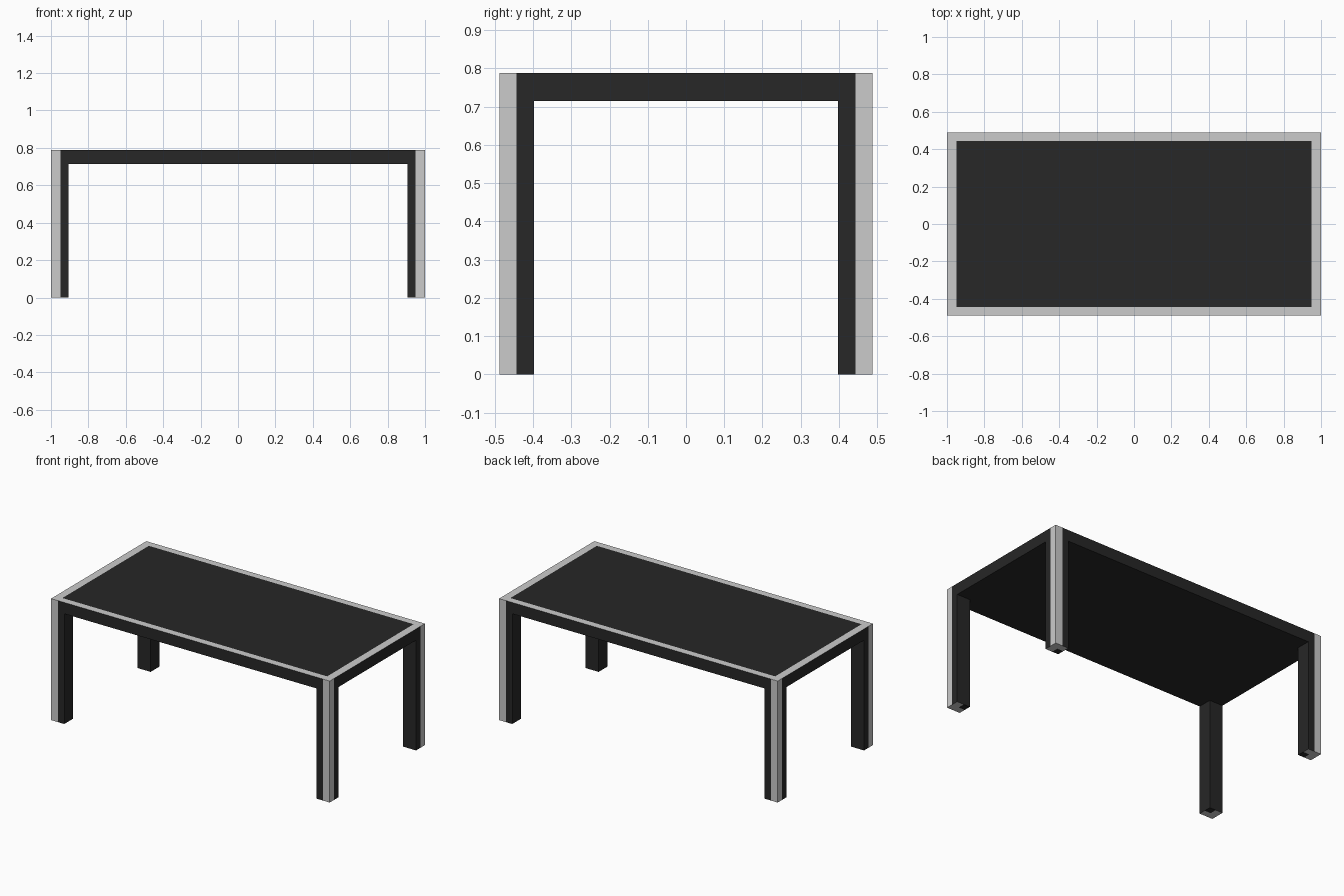
import bpy, bmesh
from mathutils import Vector

if "Cube" in bpy.data.objects:
    bpy.data.objects.remove(bpy.data.objects["Cube"])

# Overall outline, edge trim and leg inner lines
X, XT, XL = 1.0, 0.95, 0.905
Y, YT, YL = 0.488, 0.443, 0.397
Z_UNDER, Z_TOP = 0.715, 0.788

black = bpy.data.materials.new("black_finish")
black.diffuse_color = (0.02, 0.02, 0.02, 1)
black.use_nodes = True
black.node_tree.nodes["Principled BSDF"].inputs["Base Color"].default_value = black.diffuse_color


def block_faces(xs, ys, zs):
    """Outer faces of a box, divided along the given lines: (corners, centre, normal)."""
    lines = (xs, ys, zs)
    for axis in range(3):
        u, v = (axis + 1) % 3, (axis + 2) % 3
        for sign, w in ((-1, lines[axis][0]), (1, lines[axis][-1])):
            for u0, u1 in zip(lines[u], lines[u][1:]):
                for v0, v1 in zip(lines[v], lines[v][1:]):
                    quad = []
                    for a, b in ((u0, v0), (u1, v0), (u1, v1), (u0, v1)):
                        p = Vector((0, 0, 0))
                        p[axis], p[u], p[v] = w, a, b
                        quad.append(p)
                    if sign < 0:
                        quad.reverse()
                    normal = Vector((0, 0, 0))
                    normal[axis] = sign
                    yield quad, sum(quad, Vector()) / 4, normal


def make_part(name, quads, material=None):
    bm = bmesh.new()
    for quad in quads:
        bm.faces.new([bm.verts.new(p) for p in quad])
    bmesh.ops.remove_doubles(bm, verts=bm.verts, dist=1e-5)
    mesh = bpy.data.meshes.new(name)
    bm.to_mesh(mesh)
    bm.free()
    if material:
        mesh.materials.append(material)
    bpy.context.collection.objects.link(bpy.data.objects.new(name, mesh))


def build(name, xs, ys, zs, finish):
    """Split a block into its black body and its flush grey trim."""
    groups = {"black": [], "grey": [], "skip": []}
    for quad, c, n in block_faces(xs, ys, zs):
        groups[finish(c, n)].append(quad)
    make_part(name, groups["black"], black)
    make_part(name + "_trim", groups["grey"])


def top_finish(c, n):
    out_x, out_y = abs(c.x) > XT, abs(c.y) > YT
    if n.z > 0:
        return "grey" if out_x or out_y else "black"
    if n.z < 0:  # open where the legs join
        return "skip" if abs(c.x) > XL and abs(c.y) > YL else "black"
    return "grey" if out_x and out_y else "black"


def leg_finish(c, n):
    out_x, out_y = abs(c.x) > XT, abs(c.y) > YT
    if n.z > 0:
        return "skip"
    if n.z < 0:
        return "grey" if out_x or out_y else "black"
    return "grey" if out_x and out_y else "black"


# Tabletop slab with grey rim and corner edges
build("tabletop", [-X, -XT, -XL, XL, XT, X], [-Y, -YT, -YL, YL, YT, Y],
      [Z_UNDER, Z_TOP], top_finish)

# Four square legs with grey outer corners
for sx, side in ((-1, "left"), (1, "right")):
    for sy, end in ((-1, "front"), (1, "back")):
        build(f"{end}_{side}_leg",
              sorted(sx * v for v in (XL, XT, X)),
              sorted(sy * v for v in (YL, YT, Y)),
              [0, Z_UNDER], leg_finish)
